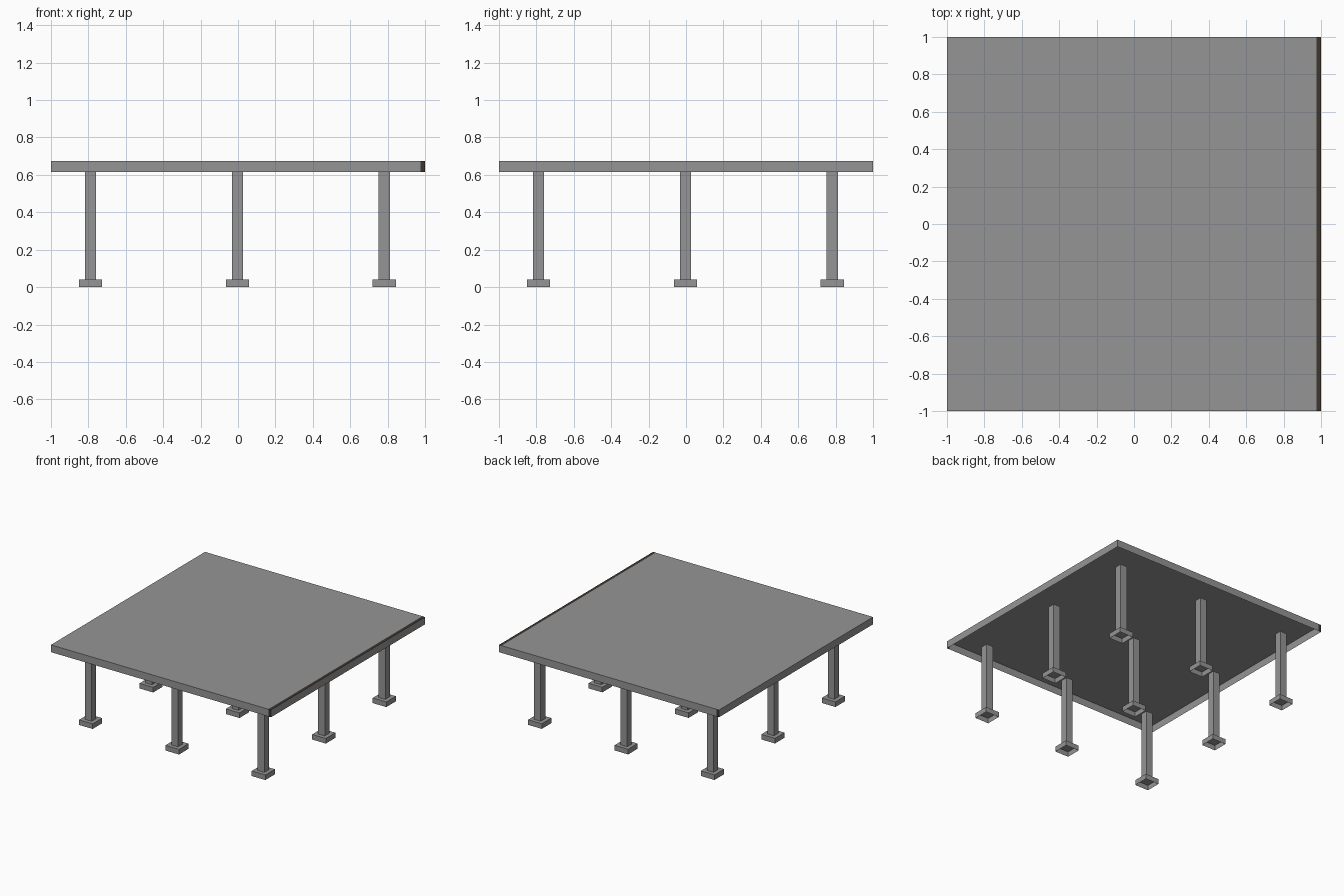
import bpy, bmesh
from mathutils import Vector

if "Cube" in bpy.data.objects:
    bpy.data.objects.remove(bpy.data.objects["Cube"])


def material(name, rgb):
    m = bpy.data.materials.new(name)
    m.diffuse_color = (*rgb, 1.0)
    m.use_nodes = True
    m.node_tree.nodes["Principled BSDF"].inputs["Base Color"].default_value = m.diffuse_color
    return m


CONCRETE = material("grey concrete", (0.30, 0.30, 0.30))
BROWN = material("dark brown edge", (0.05, 0.036, 0.028))


def open_box(name, center, size, z0, z1, open_top=False, cuts=(), paint=None):
    """Thin-walled box without a bottom, optionally without a top."""
    bm = bmesh.new()
    bmesh.ops.create_cube(bm, size=1)
    for v in bm.verts:
        v.co.x = v.co.x * size + center[0]
        v.co.y = v.co.y * size + center[1]
        v.co.z = z0 if v.co.z < 0 else z1
    for x in cuts:
        bmesh.ops.bisect_plane(bm, geom=bm.verts[:] + bm.edges[:] + bm.faces[:],
                               plane_co=Vector((x, 0, 0)), plane_no=Vector((1, 0, 0)))
    bm.normal_update()
    drop = [f for f in bm.faces if f.normal.z < -0.5 or (open_top and f.normal.z > 0.5)]
    bmesh.ops.delete(bm, geom=drop, context='FACES')
    if paint:
        for f in bm.faces:
            f.material_index = int(paint(f.normal, f.calc_center_median()))
    me = bpy.data.meshes.new(name)
    bm.to_mesh(me)
    bm.free()
    me.materials.append(CONCRETE)
    if paint:
        me.materials.append(BROWN)
    ob = bpy.data.objects.new(name, me)
    bpy.context.collection.objects.link(ob)
    return ob


def edge_strip(n, c):
    # brown at the right-hand end of the top, front and back faces
    if n.z > 0.5 or n.y < -0.5:
        return c.x > 0.976
    return n.y > 0.5 and c.x < -0.976


# Roof slab, hollow underneath
open_box("roof_slab", (0, 0), 2.0, 0.615, 0.675, cuts=(-0.976, 0.976), paint=edge_strip)

# Three by three grid of columns on square feet
GRID = (-0.788, -0.003, 0.782)
for i, x in enumerate(GRID):
    for j, y in enumerate(GRID):
        open_box(f"column_{i}_{j}", (x, y), 0.06, 0.042, 0.615, open_top=True)
        open_box(f"column_foot_{i}_{j}", (x, y), 0.124, 0.0, 0.042)
